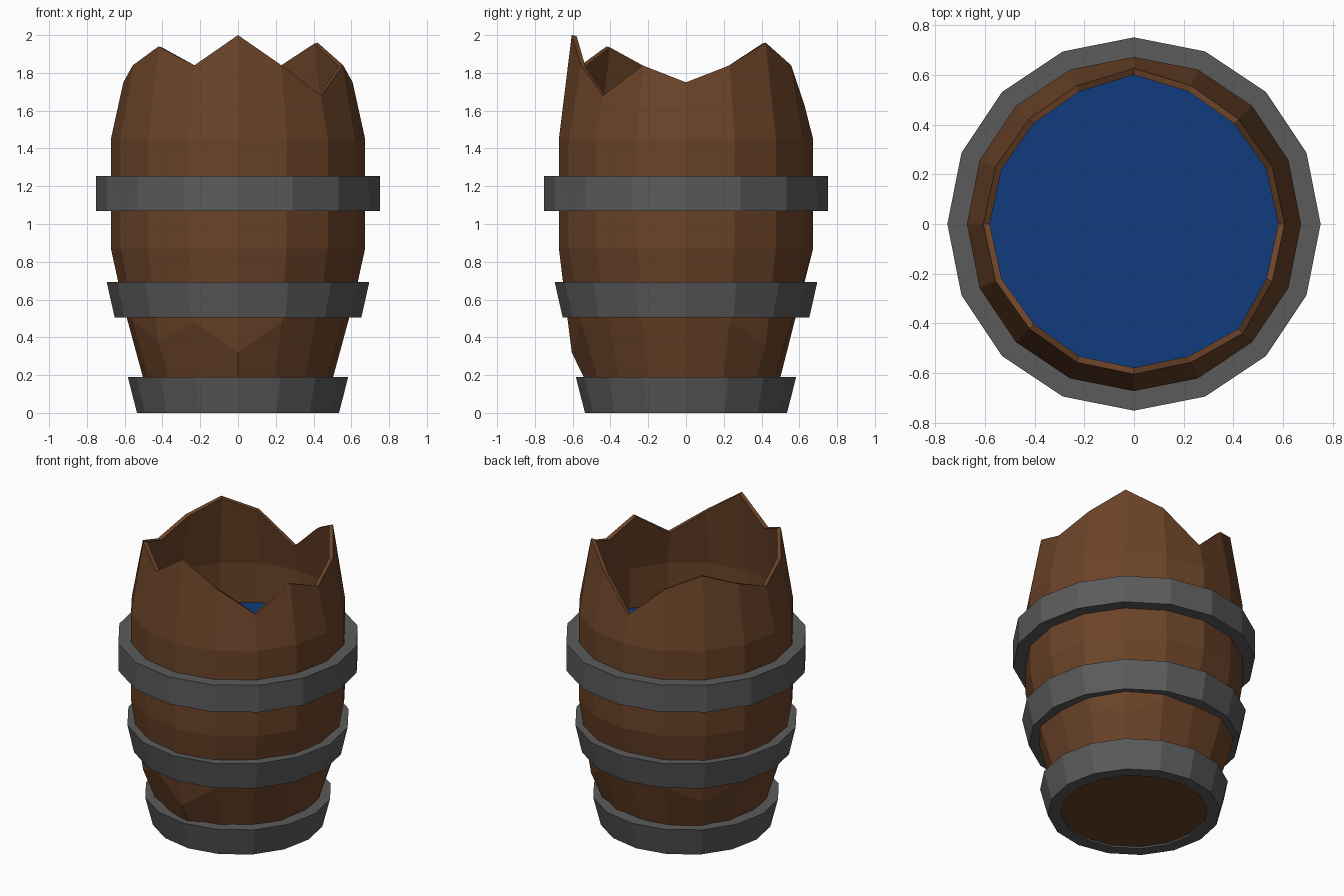
import bpy, bmesh, math

if "Cube" in bpy.data.objects:
    bpy.data.objects.remove(bpy.data.objects["Cube"])

SIDES = 16


def material(name, rgb):
    m = bpy.data.materials.new(name)
    m.diffuse_color = (*rgb, 1)
    m.use_nodes = True
    m.node_tree.nodes["Principled BSDF"].inputs["Base Color"].default_value = m.diffuse_color
    return m


wood = material("brown wood", (0.147, 0.056, 0.021))
iron = material("dark iron", (0.105, 0.105, 0.105))
water_blue = material("deep blue", (0.005, 0.045, 0.205))


def ring(r, z):
    return [(r, z)] * SIDES


def lathe(name, rings, mat, closed=False, cap_start=False):
    """Skin a stack of 16-point rings; each ring is a list of (radius, height)."""
    bm = bmesh.new()
    loops = []
    for points in rings:
        loop = []
        for i, (r, z) in enumerate(points):
            a = math.tau * i / SIDES
            loop.append(bm.verts.new((r * math.cos(a), r * math.sin(a), z)))
        loops.append(loop)
    pairs = list(zip(loops, loops[1:]))
    if closed:
        pairs.append((loops[-1], loops[0]))
    for low, high in pairs:
        for i in range(SIDES):
            j = (i + 1) % SIDES
            bm.faces.new((low[i], low[j], high[j], high[i]))
    if cap_start:
        bm.faces.new(loops[0][::-1])
    bm.normal_update()
    mesh = bpy.data.meshes.new(name)
    bm.to_mesh(mesh)
    bm.free()
    mesh.materials.append(mat)
    obj = bpy.data.objects.new(name, mesh)
    bpy.context.collection.objects.link(obj)
    return obj


# Broken rim: even corners vary, odd corners share one height
peaks = [(0.607, 1.75), (0.597, 1.96), (0.627, 1.63), (0.598, 1.93),
         (0.607, 1.75), (0.596, 1.94), (0.605, 2.0), (0.622, 1.68)]
rim = []
for p in peaks:
    rim += [p, (0.603, 1.84)]
wall = 0.026
inner_rim = [(r - wall, z - 0.005) for r, z in rim]
# The lower staves repeat the rim's zigzag upside down
lower = [(r, 2.32 - z) for r, z in rim]

# Barrel body: base, staves, jagged rim, inner wall
lathe("barrel_body",
      [ring(0.455, 0.012), lower, ring(0.673, 0.87), ring(0.673, 1.45),
       rim, inner_rim, ring(0.645, 1.45), ring(0.645, 1.1)],
      wood, cap_start=True)

# Water surface
lathe("water", [ring(0.65, 1.18), ring(0.65, 1.17)], water_blue)
bm = bmesh.new()
bmesh.ops.create_circle(bm, cap_ends=True, segments=SIDES, radius=0.65)
for v in bm.verts:
    v.co.z = 1.18
bm.normal_update()
for f in bm.faces:
    if f.normal.z < 0:
        f.normal_flip()
water = bpy.data.objects["water"]
bm.to_mesh(water.data)
bm.free()

# Iron hoops: bottom z, top z, outer radii, inner radii (bottom, top)
hoops = {
    "bottom_hoop": (0.0, 0.19, 0.535, 0.583, 0.453, 0.49),
    "middle_hoop": (0.505, 0.693, 0.653, 0.695, 0.56, 0.60),
    "upper_hoop": (1.07, 1.255, 0.752, 0.752, 0.66, 0.66),
}
for name, (z0, z1, ro0, ro1, ri0, ri1) in hoops.items():
    lathe(name, [ring(ro0, z0), ring(ro1, z1), ring(ri1, z1), ring(ri0, z0)],
          iron, closed=True)
